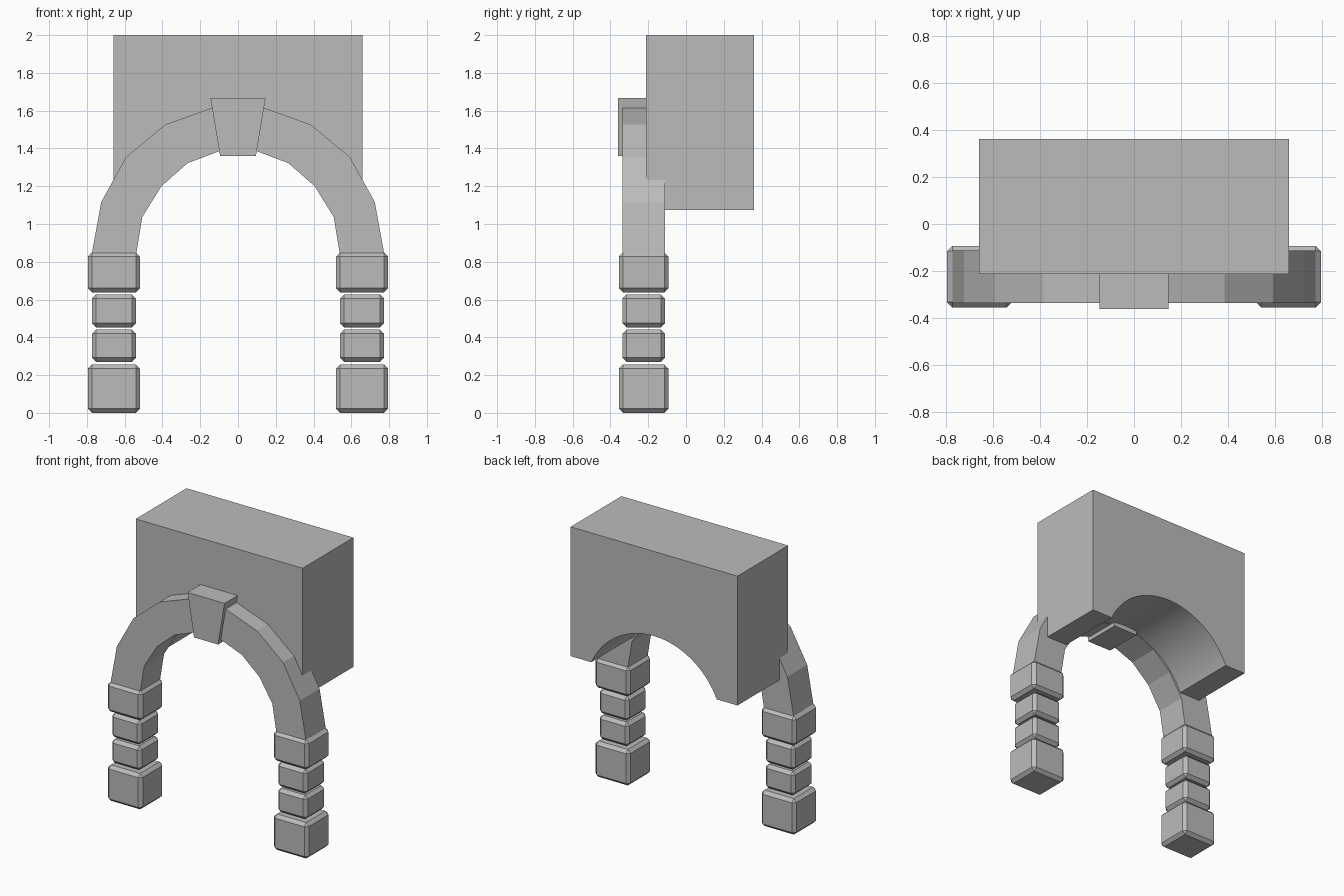
import bpy, bmesh, math

if "Cube" in bpy.data.objects:
    bpy.data.objects.remove(bpy.data.objects["Cube"])

stone = bpy.data.materials.new("grey stone")
stone.diffuse_color = (0.5, 0.5, 0.5, 1)
stone.use_nodes = True
stone.node_tree.nodes["Principled BSDF"].inputs["Base Color"].default_value = stone.diffuse_color


def finish(bm, name):
    bmesh.ops.recalc_face_normals(bm, faces=bm.faces)
    me = bpy.data.meshes.new(name)
    bm.to_mesh(me)
    bm.free()
    me.materials.append(stone)
    ob = bpy.data.objects.new(name, me)
    bpy.context.collection.objects.link(ob)
    return ob


def extrude_profile(name, pts, y0, y1):
    """Extrude an (x, z) outline along y."""
    bm = bmesh.new()
    front = [bm.verts.new((x, y0, z)) for x, z in pts]
    back = [bm.verts.new((x, y1, z)) for x, z in pts]
    bm.faces.new(front)
    bm.faces.new(back[::-1])
    n = len(pts)
    for i in range(n):
        j = (i + 1) % n
        bm.faces.new((front[i], back[i], back[j], front[j]))
    return finish(bm, name)


def pillar_block(name, x, z0, z1, hx, hy):
    bm = bmesh.new()
    bmesh.ops.create_cube(bm, size=1)
    for v in bm.verts:
        v.co = (x + v.co.x * 2 * hx, -0.224 + v.co.y * 2 * hy,
                (z0 + z1) / 2 + v.co.z * (z1 - z0))
    bmesh.ops.bevel(bm, geom=bm.edges[:], offset=0.022, segments=1,
                    affect='EDGES', profile=0.5)
    finish(bm, name)


# Wall block with a round vault cut through its underside
R, CZ, ZB = 0.545, 0.85, 1.075
a0 = math.asin((ZB - CZ) / R)
steps = 32
arc = []
for i in range(steps + 1):
    a = a0 + (math.pi - 2 * a0) * i / steps
    arc.append((R * math.cos(a), CZ + R * math.sin(a)))
wall = extrude_profile("wall_block", [(-0.66, ZB), (-0.66, 2), (0.66, 2), (0.66, ZB)] + arc,
                       -0.213, 0.361)
bpy.context.view_layer.objects.active = wall
wall.select_set(True)
bpy.ops.object.shade_smooth_by_angle(angle=math.radians(30))
wall.select_set(False)

# Faceted arch, one half on each side of the keystone
outer = [(0.773, 0.847), (0.724, 1.117), (0.592, 1.355), (0.386, 1.526), (0.135, 1.616)]
inner = [(0.095, 1.387), (0.267, 1.322), (0.406, 1.2), (0.507, 1.036), (0.538, 0.847)]
for side, s in (("right", 1), ("left", -1)):
    extrude_profile("arch_" + side, [(s * x, z) for x, z in outer + inner], -0.336, -0.112)

# Keystone
extrude_profile("keystone", [(-0.095, 1.36), (0.095, 1.36), (0.146, 1.668), (-0.146, 1.668)],
                -0.361, -0.089)

# Pillars: bevelled stones, wide at the base and top
stones = [("base", 0.0, 0.257, 0.138, 0.131),
          ("lower", 0.27, 0.441, 0.117, 0.113),
          ("upper", 0.453, 0.627, 0.117, 0.113),
          ("capital", 0.638, 0.85, 0.138, 0.131)]
for side, s in (("right", 1), ("left", -1)):
    for part, z0, z1, hx, hy in stones:
        pillar_block(f"pillar_{part}_{side}", s * 0.657, z0, z1, hx, hy)
